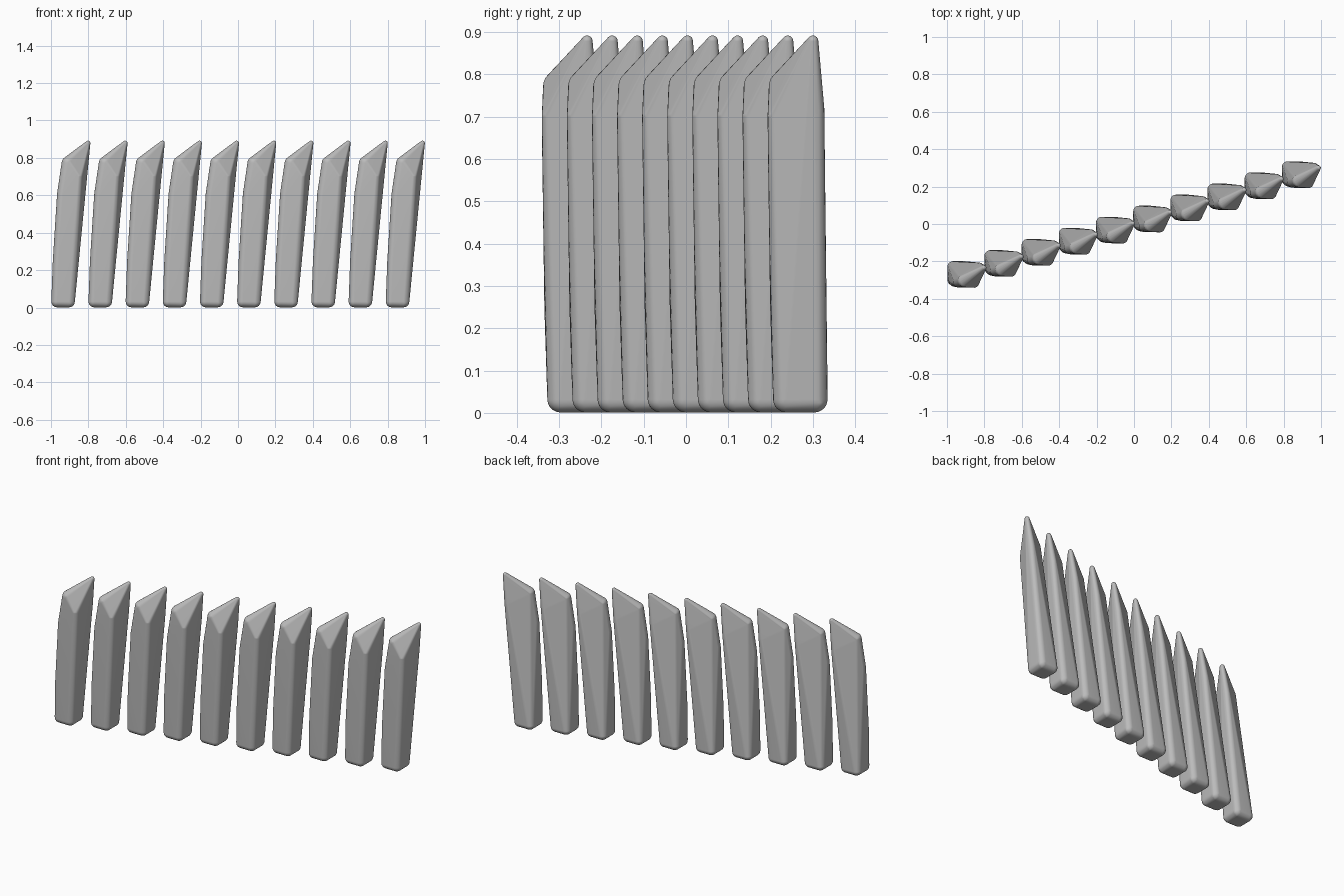
import bpy, bmesh
from mathutils import Vector, Matrix

if "Cube" in bpy.data.objects:
    bpy.data.objects.remove(bpy.data.objects["Cube"])

grey = bpy.data.materials.new("plain_grey")
grey.diffuse_color = (0.5, 0.5, 0.5, 1)
grey.use_nodes = True
grey.node_tree.nodes["Principled BSDF"].inputs["Base Color"].default_value = grey.diffuse_color

# Rounded corners of one leaning slab: (x, y, z, radius)
# The back left edge tapers away into a thin slanted ridge at the top.
CORNERS = [
    (-0.073, -0.030, 0.032, 0.031),   # bottom front left
    (-0.009, -0.030, 0.032, 0.031),   # bottom front right
    (-0.009,  0.037, 0.032, 0.031),   # bottom back right
    (-0.073,  0.037, 0.032, 0.031),   # bottom back left
    (-0.065, -0.037, 0.250, 0.031),   # front left edge bulge
    (-0.043, -0.043, 0.610, 0.030),
    (-0.014, -0.036, 0.773, 0.035),   # front left shoulder
    ( 0.014, -0.043, 0.400, 0.027),   # front right edge bulge
    ( 0.040, -0.049, 0.700, 0.025),   # front right shoulder
    ( 0.068,  0.040, 0.720, 0.020),   # back right edge
    ( 0.092,  0.033, 0.879, 0.013),   # raised tip
]


def slab_mesh():
    """Convex skin over a small ball at each corner."""
    balls = bmesh.new()
    for x, y, z, r in CORNERS:
        bmesh.ops.create_icosphere(balls, subdivisions=3, radius=r,
                                   matrix=Matrix.Translation((x, y, z)))
    bm = bmesh.new()
    for v in balls.verts:
        bm.verts.new(v.co)
    balls.free()
    bmesh.ops.convex_hull(bm, input=bm.verts[:])
    loose = [v for v in bm.verts if not v.link_faces]
    bmesh.ops.delete(bm, geom=loose, context='VERTS')
    bmesh.ops.recalc_face_normals(bm, faces=bm.faces[:])
    for f in bm.faces:
        f.smooth = True
    me = bpy.data.meshes.new("slab")
    bm.to_mesh(me)
    bm.free()
    me.materials.append(grey)
    return me


# Row of ten equal slabs, stepping right and back
mesh = slab_mesh()
for i in range(10):
    slab = bpy.data.objects.new(f"slab_{i + 1}", mesh)
    slab.location = Vector((0.1987, 0.0593, 0)) * (i - 4.5)
    bpy.context.collection.objects.link(slab)
    slab.modifiers.new("even_shading", 'WEIGHTED_NORMAL')
